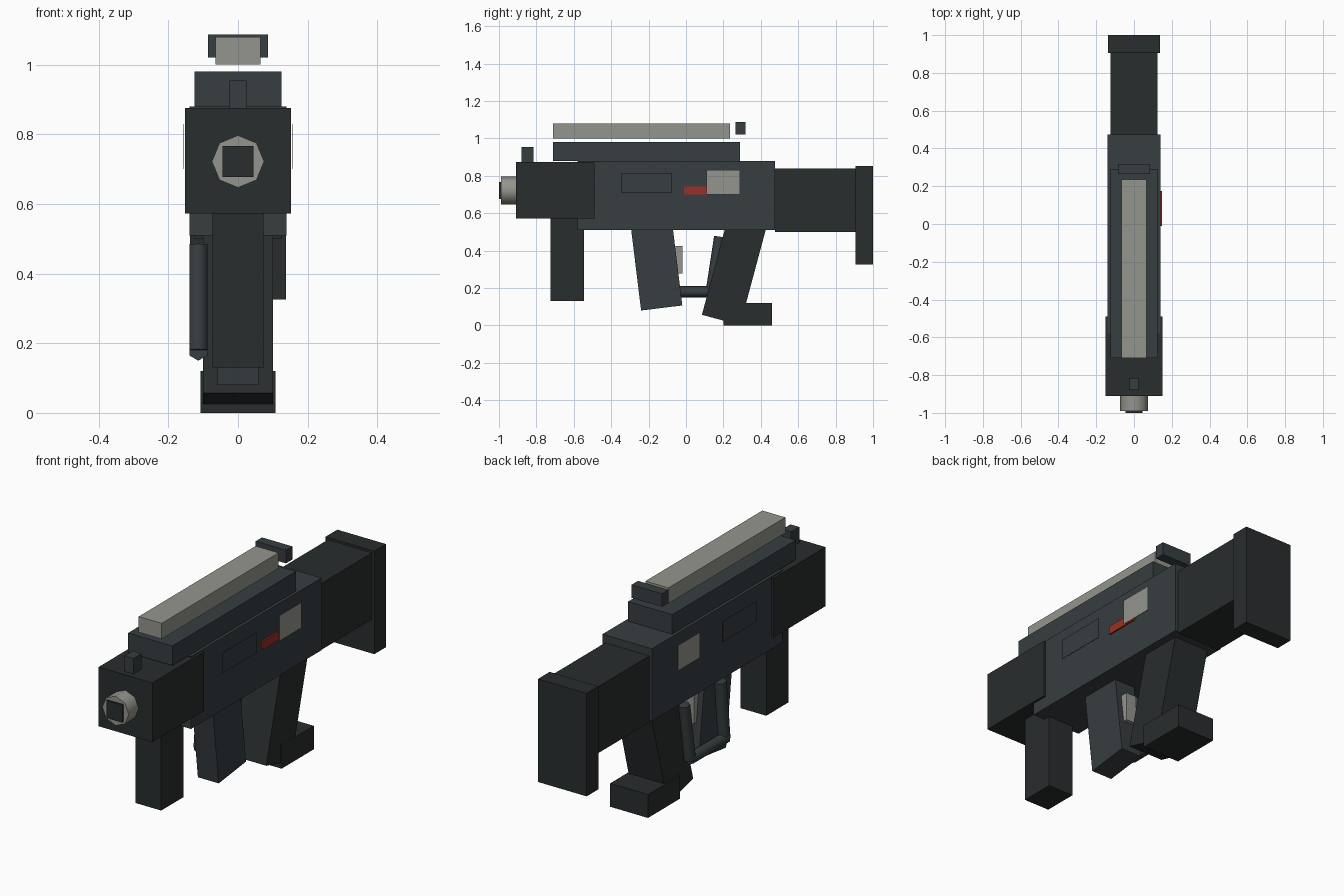
import bpy, bmesh
from math import atan2, radians
from mathutils import Matrix, Vector

if "Cube" in bpy.data.objects:
    bpy.data.objects.remove(bpy.data.objects["Cube"])


def material(name, rgb):
    m = bpy.data.materials.new(name)
    m.diffuse_color = (*rgb, 1)
    m.use_nodes = True
    m.node_tree.nodes["Principled BSDF"].inputs["Base Color"].default_value = m.diffuse_color
    return m


DARK = material("dark", (0.022, 0.026, 0.027))
SLATE = material("slate", (0.038, 0.047, 0.051))
GREY = material("grey", (0.30, 0.30, 0.27))
RED = material("red", (0.33, 0.03, 0.02))


def finish(bm, name, mat):
    bmesh.ops.recalc_face_normals(bm, faces=bm.faces)
    me = bpy.data.meshes.new(name)
    bm.to_mesh(me)
    bm.free()
    me.materials.append(mat)
    ob = bpy.data.objects.new(name, me)
    bpy.context.collection.objects.link(ob)
    return ob


def box(name, half_x, y, z, mat, mid_x=0):
    """Axis-aligned box from half width and y, z ranges."""
    bm = bmesh.new()
    size = Matrix.Diagonal((2 * half_x, y[1] - y[0], z[1] - z[0], 1))
    mid = Matrix.Translation((mid_x, sum(y) / 2, sum(z) / 2))
    bmesh.ops.create_cube(bm, size=1, matrix=mid @ size)
    return finish(bm, name, mat)


def slanted(name, half_x, corner, width, height, degrees, mat):
    """Box tilted about x, placed by its lower front corner (y, z)."""
    bm = bmesh.new()
    m = (Matrix.Translation((0, *corner)) @ Matrix.Rotation(radians(degrees), 4, 'X')
         @ Matrix.Diagonal((2 * half_x, width, height, 1))
         @ Matrix.Translation((0, 0.5, 0.5)))
    bmesh.ops.create_cube(bm, size=1, matrix=m)
    return finish(bm, name, mat)


def rod(name, p, q, radius, sides, mat):
    """Smooth-sided prism between two points sharing the same x."""
    p, q = Vector(p), Vector(q)
    d = q - p
    m = Matrix.Translation((p + q) / 2) @ Matrix.Rotation(atan2(-d.y, d.z), 4, 'X')
    bm = bmesh.new()
    bmesh.ops.create_cone(bm, cap_ends=True, segments=sides, radius1=radius,
                          radius2=radius, depth=d.length, matrix=m)
    for f in bm.faces:
        f.smooth = len(f.verts) == 4
    ob = finish(bm, name, mat)
    for e in ob.data.edges:  # keep the end rims crisp
        a, b = (ob.data.vertices[i].co for i in e.vertices)
        if abs((b - a).normalized().dot(d.normalized())) < 0.5:
            e.use_edge_sharp = True
    return ob


def panel(name, x, y, z, mat):
    """Thin side plate floating just off the receiver."""
    return box(name, 0.0005, y, z, mat, x)


# Main body
box("receiver", 0.14, (-0.58, 0.475), (0.51, 0.88), SLATE)
box("upper_receiver", 0.125, (-0.71, 0.29), (0.88, 0.98), SLATE)
box("top_rail", 0.065, (-0.71, 0.235), (1.0, 1.08), GREY)
box("handguard", 0.152, (-0.91, -0.49), (0.572, 0.875), DARK)
box("stock", 0.125, (0.475, 0.905), (0.50, 0.84), DARK)
box("butt_plate", 0.138, (0.905, 1.0), (0.325, 0.852), DARK)

# Sights
box("rear_sight", 0.086, (0.265, 0.317), (1.02, 1.087), SLATE)
box("front_sight", 0.025, (-0.88, -0.815), (0.86, 0.955), SLATE)

# Barrel and bore
rod("barrel", (0, -0.99, 0.722), (0, -0.89, 0.722), 0.075, 8, GREY)
box("bore", 0.045, (-1.0, -0.95), (0.677, 0.767), DARK)

# Grips and magazine
box("foregrip", 0.073, (-0.725, -0.545), (0.13, 0.55), DARK)
box("handguard_underside", 0.073, (-0.725, -0.545), (0.55, 0.58), DARK)
slanted("magazine", 0.059, (-0.24, 0.08), 0.222, 0.48, 7, SLATE)
slanted("pistol_grip", 0.1, (0.085, 0.057), 0.212, 0.53, -15, DARK)
box("grip_foot", 0.107, (0.2, 0.46), (0.0, 0.12), DARK)

# Trigger and its guard, which is offset to the left
slanted("trigger", 0.03, (-0.062, 0.278), 0.042, 0.148, 0, GREY)
GX = -0.114
rod("guard_bar", (GX, -0.155, 0.18), (GX, 0.135, 0.18), 0.03, 6, SLATE)
rod("guard_rear_post", (GX, 0.135, 0.18), (GX, 0.18, 0.475), 0.03, 6, SLATE)
rod("guard_front_post", (GX, -0.145, 0.18), (GX, -0.115, 0.483), 0.03, 6, SLATE)

# Side plates on both sides, selector on the right
for side, s in (("right", 1), ("left", -1)):
    panel(f"ejection_plate_{side}", s * 0.156, (0.11, 0.29), (0.70, 0.83), GREY)
    panel(f"side_plate_{side}", s * 0.156, (-0.348, -0.075), (0.71, 0.815), SLATE)
box("selector_switch", 0.02, (-0.01, 0.175), (0.70, 0.743), RED, 0.128)
